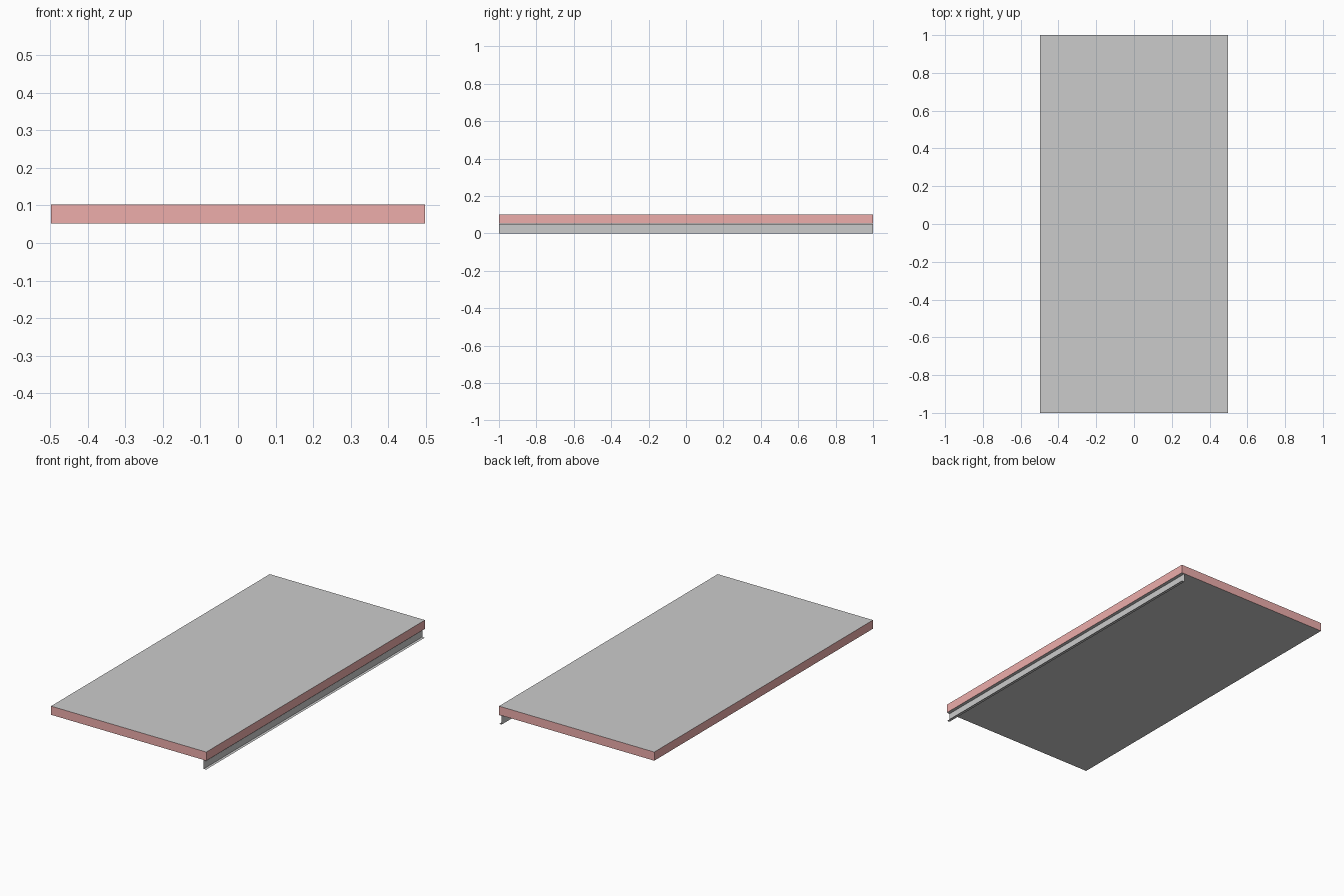
import bpy, bmesh

if "Cube" in bpy.data.objects:
    bpy.data.objects.remove(bpy.data.objects["Cube"])

HALF_X, HALF_Y = 0.497, 1.0
Z_BOTTOM, Z_TOP = 0.052, 0.102


def add_object(name, bm):
    mesh = bpy.data.meshes.new(name)
    bm.to_mesh(mesh)
    bm.free()
    obj = bpy.data.objects.new(name, mesh)
    bpy.context.collection.objects.link(obj)
    return obj


def material(name, color):
    mat = bpy.data.materials.new(name)
    mat.diffuse_color = color
    mat.use_nodes = True
    mat.node_tree.nodes["Principled BSDF"].inputs["Base Color"].default_value = mat.diffuse_color
    return mat


# Flat panel: grey top and underside, red edge band
bm = bmesh.new()
bmesh.ops.create_cube(bm, size=1)
for v in bm.verts:
    v.co.x *= 2 * HALF_X
    v.co.y *= 2 * HALF_Y
    v.co.z = Z_TOP if v.co.z > 0 else Z_BOTTOM
bm.normal_update()
for f in bm.faces:
    f.material_index = 0 if abs(f.normal.z) > 0.5 else 1
panel = add_object("panel", bm)
panel.data.materials.append(material("panel_grey", (0.8, 0.8, 0.8, 1)))
panel.data.materials.append(material("edge_red", (0.85, 0.42, 0.41, 1)))

# Thin sheet channel under the right edge, opening outward
profile = [(0.496, 0.050), (0.480, 0.050), (0.480, 0.0), (0.496, 0.0)]
bm = bmesh.new()
front = [bm.verts.new((x, -HALF_Y, z)) for x, z in profile]
back = [bm.verts.new((x, HALF_Y, z)) for x, z in profile]
for i in range(len(profile) - 1):
    bm.faces.new((front[i], front[i + 1], back[i + 1], back[i]))
bm.normal_update()
if bm.faces[:][1].normal.x < 0:
    bmesh.ops.reverse_faces(bm, faces=bm.faces[:])
add_object("edge_rail", bm)
